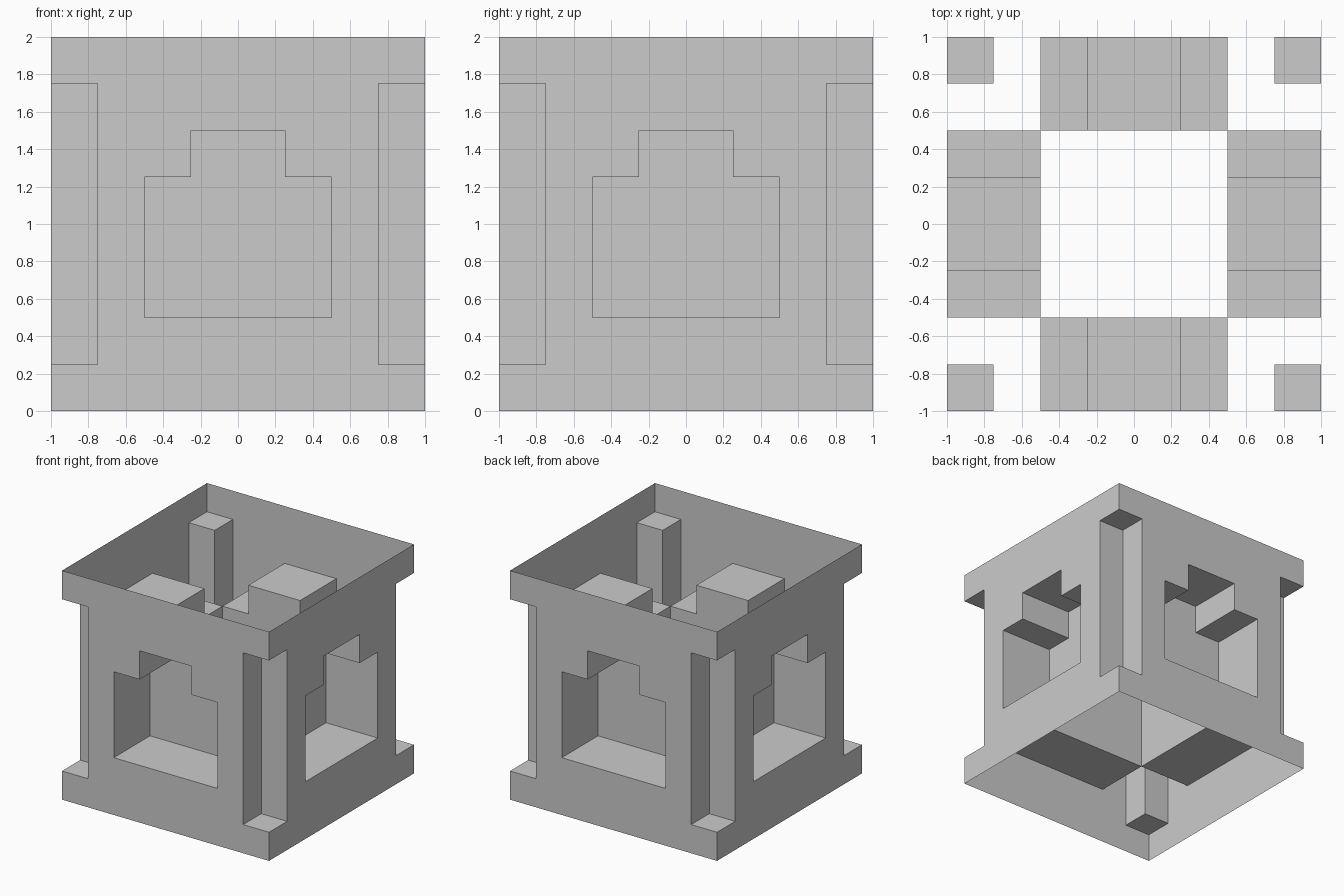
import bpy
from math import pi
from mathutils import Matrix

if "Cube" in bpy.data.objects:
    bpy.data.objects.remove(bpy.data.objects["Cube"])

# Profiles in (x, z), counter-clockwise as seen from the front
HALF_WALL = [(0, 0), (1, 0), (1, .25), (.75, .25), (.75, 1.75), (1, 1.75), (1, 2),
             (0, 2), (0, 1.5), (.25, 1.5), (.25, 1.25), (.5, 1.25), (.5, .5), (0, .5)]
RECESS = [(-.5, .5), (.5, .5), (.5, 1.25), (.25, 1.25),
          (.25, 1.5), (-.25, 1.5), (-.25, 1.25), (-.5, 1.25)]


def make_part(name, polygons, angle):
    """Build a mesh from polygons and turn it about the z axis."""
    verts, faces = [], []
    for poly in polygons:
        index = []
        for p in poly:
            if p not in verts:
                verts.append(p)
            index.append(verts.index(p))
        faces.append(index)
    mesh = bpy.data.meshes.new(name)
    mesh.from_pydata(verts, [], faces)
    mesh.transform(Matrix.Rotation(angle, 4, 'Z'))
    mesh.update()
    bpy.context.collection.objects.link(bpy.data.objects.new(name, mesh))


def at_depth(profile, y):
    return [(x, y, z) for x, z in profile]


# Thin wall, as two mirrored halves around the stepped opening
wall = [at_depth(HALF_WALL, -1),
        at_depth([(-x, z) for x, z in reversed(HALF_WALL)], -1)]

# Stepped window recess: sides running inwards plus a closed back
front, back = at_depth(RECESS, -1), at_depth(RECESS, -.5)
recess = [back]
for i in range(len(RECESS)):
    j = (i + 1) % len(RECESS)
    recess.append([front[i], front[j], back[j], back[i]])

# Corner notch: two inner sides, a ledge below and a ceiling above
lo, hi = .25, 1.75
square = [(.75, -1), (1, -1), (1, -.75), (.75, -.75)]
notch = [[(x, y, lo) for x, y in square],
         [(x, y, hi) for x, y in reversed(square)]]
for (ax, ay), (bx, by) in [((.75, -1), (.75, -.75)), ((.75, -.75), (1, -.75))]:
    notch.append([(ax, ay, lo), (bx, by, lo), (bx, by, hi), (ax, ay, hi)])

# Repeat around the four sides
sides = ["front", "right", "back", "left"]
corners = ["front_right", "back_right", "back_left", "front_left"]
for k in range(4):
    make_part(sides[k] + "_wall", wall, k * pi / 2)
    make_part(sides[k] + "_window_recess", recess, k * pi / 2)
    make_part(corners[k] + "_corner_notch", notch, k * pi / 2)
